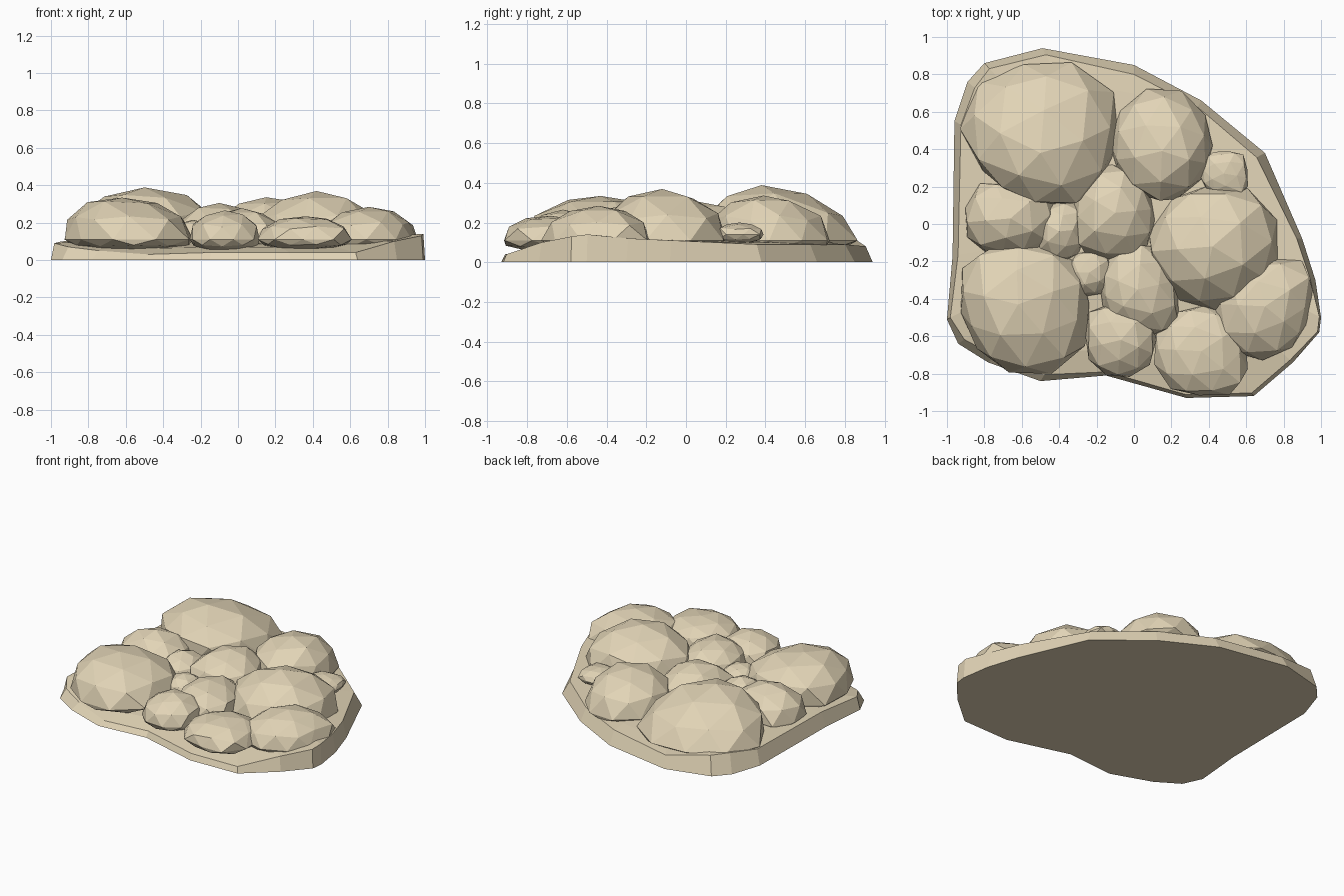
import bpy, bmesh, math, random
from mathutils import Vector

if "Cube" in bpy.data.objects:
    bpy.data.objects.remove(bpy.data.objects["Cube"])

random.seed(4)
mat = bpy.data.materials.new("sandstone")
mat.diffuse_color = (0.76, 0.66, 0.47, 1)
mat.use_nodes = True
mat.node_tree.nodes["Principled BSDF"].inputs["Base Color"].default_value = mat.diffuse_color


def finish(bm, name):
    bmesh.ops.recalc_face_normals(bm, faces=bm.faces[:])
    me = bpy.data.meshes.new(name)
    bm.to_mesh(me)
    bm.free()
    me.materials.append(mat)
    ob = bpy.data.objects.new(name, me)
    bpy.context.collection.objects.link(ob)
    return ob


# Faceted ground slab: outline x, y, then rim height and rim inset
rim = [(-1, -.51, .09, .02), (-.94, -.64, .07, .04), (-.78, -.74, .05, .05),
       (-.5, -.84, .03, .04), (-.15, -.81, .04, .02), (.28, -.93, .04, .02),
       (.64, -.92, .04, .02), (.85, -.74, .10, .02), (.99, -.58, .13, .01),
       (1, -.5, .14, .01), (.97, -.3, .12, .03), (.9, -.08, .11, .03),
       (.7, .38, .09, .05), (.36, .66, .09, .04), (0, .85, .09, .05),
       (-.49, .94, .08, .04), (-.8, .86, .13, .04), (-.89, .76, .13, .05),
       (-.96, .55, .10, .04), (-.97, -.17, .10, .03)]
bm = bmesh.new()
low, high, inner = [], [], []
for x, y, z, d in rim:
    r = math.hypot(x, y)
    low.append(bm.verts.new((x, y, 0)))
    high.append(bm.verts.new((x * (1 - d / r), y * (1 - d / r), z)))
    inner.append(bm.verts.new((x * .82, y * .82, z * .6 + .045)))
hub = bm.verts.new((0, 0, .14))
for i in range(len(rim)):
    j = (i + 1) % len(rim)
    bm.faces.new((low[i], low[j], high[j], high[i]))
    bm.faces.new((high[i], high[j], inner[j], inner[i]))
    bm.faces.new((inner[i], inner[j], hub))
bm.faces.new(low[::-1])
finish(bm, "ground_slab")


# Low-poly boulder whose plan follows 8 radii (E, NE, N, NW, W, SW, S, SE);
# lean slides the peak sideways
def rock(name, x, y, top, radii, mid=.11, depth=.07, lean=(0, 0)):
    bm = bmesh.new()
    bmesh.ops.create_icosphere(bm, subdivisions=2, radius=1)
    spin = random.uniform(0, math.tau)
    for v in bm.verts:
        a = math.atan2(v.co.y, v.co.x) + spin
        t = (a / math.tau * 8) % 8
        i, f = int(t), t % 1
        r = radii[i % 8] * (1 - f) + radii[(i + 1) % 8] * f
        h = min(math.hypot(v.co.x, v.co.y) * random.uniform(1.02, 1.09), 1.05)
        up = max(v.co.z, 0)
        z = v.co.z
        z = mid + z * (top - mid if z > 0 else depth) * random.uniform(.95, 1.02)
        v.co = Vector((x + math.cos(a) * r * h + lean[0] * up,
                       y + math.sin(a) * r * h + lean[1] * up, z))
    return finish(bm, name)


# Large boulders
rock("boulder_back_left", -.5, .47, .385, [.40, .45, .37, .42, .41, .32, .34, .40], lean=(0, -.09))
rock("boulder_back", .15, .43, .345, [.26, .27, .30, .27, .27, .27, .30, .28], lean=(0, -.04))
rock("boulder_front_left", -.58, -.45, .345, [.33, .36, .33, .40, .33, .33, .35, .37], lean=(-.04, .02))
rock("boulder_right", .42, -.12, .365, [.35, .36, .31, .32, .34, .32, .33, .32])
# Medium stones
rock("stone_right", .7, -.44, .285, [.23, .31, .24, .25, .26, .29, .28, .24])
rock("stone_front_right", .36, -.68, .24, [.23, .25, .23, .24, .25, .25, .23, .28], .11, .06)
rock("stone_left", -.66, .03, .30, [.23, .25, .17, .25, .24, .24, .17, .24])
rock("stone_middle", -.1, .06, .31, [.2, .21, .26, .24, .21, .28, .25, .24])
rock("stone_front_middle", .02, -.35, .28, [.2, .22, .25, .22, .19, .21, .23, .29])
rock("stone_front", -.07, -.62, .265, [.18, .21, .18, .22, .18, .2, .19, .2])
# Pebbles filling the gaps
rock("pebble_left", -.4, -.04, .25, [.13, .17, .16, .13, .12, .15, .16, .15])
rock("pebble_middle", -.24, -.26, .22, [.12, .13, .11, .12, .11, .12, .12, .13])
rock("pebble_back_right", .48, .27, .2, [.12, .14, .11, .13, .12, .12, .11, .15], .14, .05)
